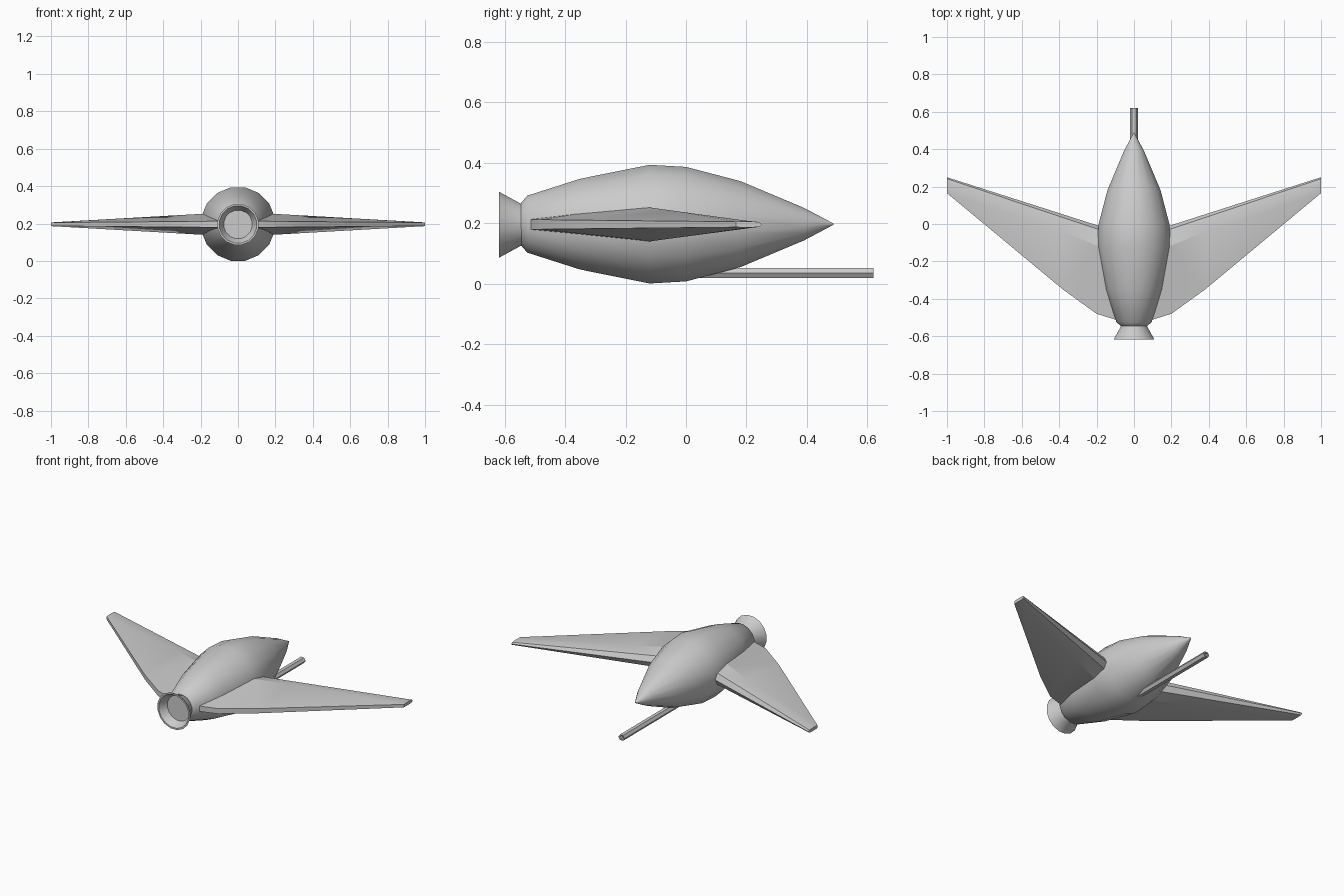
import bpy, bmesh, math

if "Cube" in bpy.data.objects:
    bpy.data.objects.remove(bpy.data.objects["Cube"])

CZ = 0.197  # height of the body axis


def finish(bm, name, angle=30):
    bmesh.ops.remove_doubles(bm, verts=bm.verts, dist=1e-5)
    bmesh.ops.recalc_face_normals(bm, faces=bm.faces)
    me = bpy.data.meshes.new(name)
    bm.to_mesh(me)
    bm.free()
    ob = bpy.data.objects.new(name, me)
    bpy.context.collection.objects.link(ob)
    bpy.ops.object.select_all(action='DESELECT')
    ob.select_set(True)
    bpy.context.view_layer.objects.active = ob
    bpy.ops.object.shade_smooth_by_angle(angle=math.radians(angle))
    return ob


def loft(bm, rings):
    """Skin closed rings of equal length."""
    rows = [[bm.verts.new(p) for p in r] for r in rings]
    n = len(rows[0])
    for a, b in zip(rows, rows[1:]):
        for i in range(n):
            j = (i + 1) % n
            bm.faces.new((a[i], a[j], b[j], b[i]))
    return rows


def revolve(name, profile, sides, z, turn=0.5, squash=1.0, caps=True, angle=30):
    """Turn (y, radius) points around a lengthwise axis at height z."""
    bm = bmesh.new()
    rings = []
    for y, r in profile:
        ts = [2 * math.pi * (i + turn) / sides for i in range(sides)]
        rings.append([(r * math.cos(t), y, z + squash * r * math.sin(t)) for t in ts])
    rows = loft(bm, rings)
    if caps:
        bm.faces.new(rows[0])
        bm.faces.new(rows[-1])
    return finish(bm, name, angle)


# Spindle-shaped body
revolve("fuselage", [(0.488, 0.002), (0.39, 0.055), (0.18, 0.145), (0.0, 0.193),
                     (-0.12, 0.2), (-0.35, 0.153), (-0.525, 0.096), (-0.545, 0.072)],
        16, CZ, angle=35)

# Flared, hollow exhaust nozzle with a recessed disc
revolve("exhaust_nozzle", [(-0.535, 0.07), (-0.548, 0.072), (-0.618, 0.111),
                           (-0.618, 0.101), (-0.57, 0.077)], 16, CZ - 0.002)

# Hexagonal gun barrel with a bored muzzle
revolve("gun_barrel", [(0.0, 0.021), (0.62, 0.021), (0.62, 0.013), (0.56, 0.013)],
        6, 0.035, turn=0, squash=0.9)

# Swept wing: thick blunt leading edge, thin trailing edge
bm = bmesh.new()
rings = []
for x, te in [(0.05, -0.527), (0.2, -0.48), (0.38, -0.35), (1.0, 0.165)]:
    k = (1 - x) / 0.81                       # 1 at the body, 0 at the tip
    le = 0.25 - 0.32 * (1 - x)
    upper = [(le - 0.008 - 0.012 * k, 0.008 + 0.027 * k),
             (le - 0.035 - 0.075 * k, 0.010 + 0.046 * k),
             (te, 0.009 + 0.007 * k)]
    pts = [(le, 0)] + upper + [(y, -h) for y, h in reversed(upper)]
    rings.append([(x, y, CZ - 0.001 + h) for y, h in pts])
rows = loft(bm, rings)
bm.faces.new(rows[0])
bm.faces.new(rows[-1])
wing = finish(bm, "wings", 20)
mirror = wing.modifiers.new("mirror", 'MIRROR')
mirror.use_axis[0] = True
